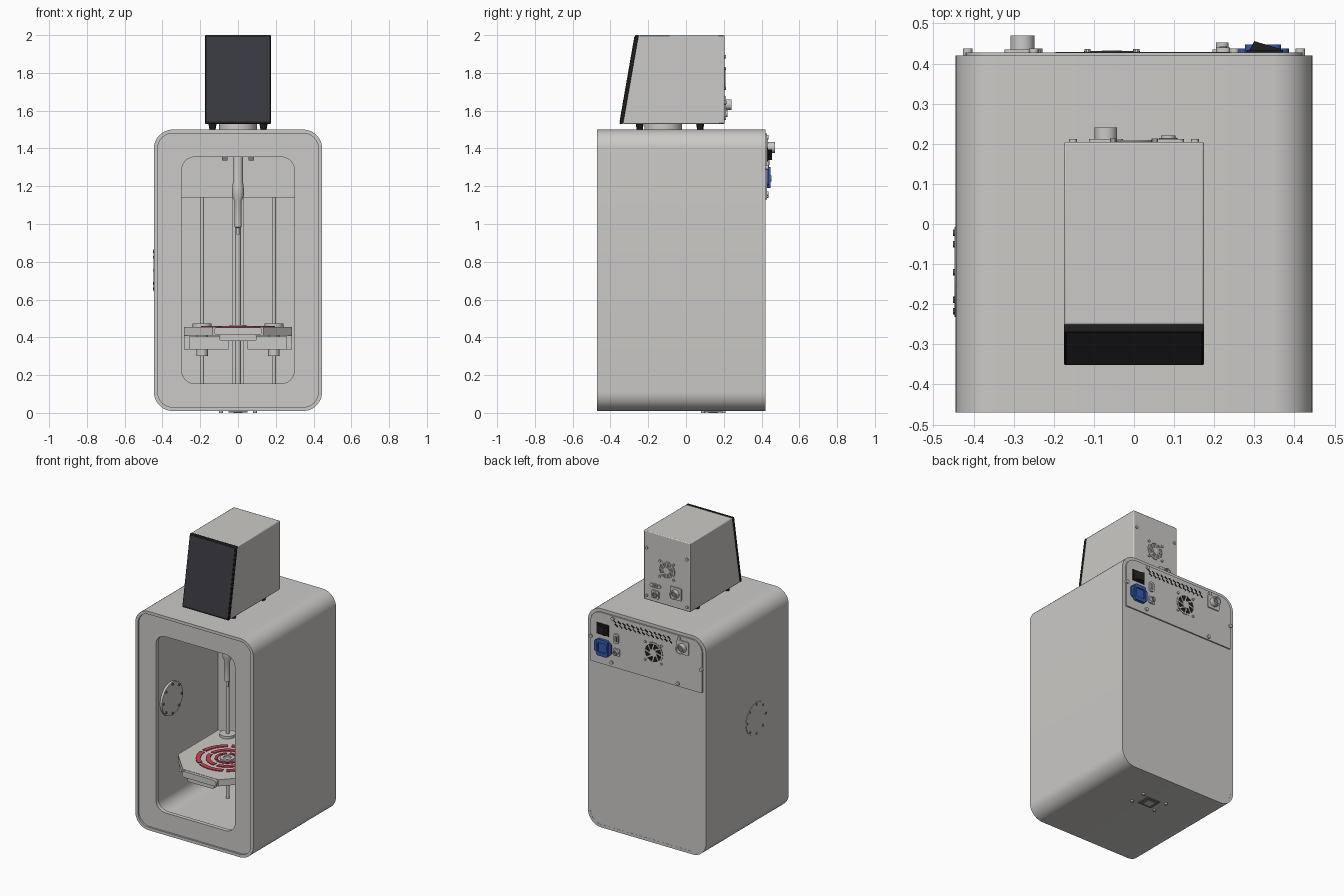
import bpy, bmesh
from math import sin, cos, pi, radians

cube = bpy.data.objects.get("Cube")
if cube:
    bpy.data.objects.remove(cube)


def material(name, rgb):
    m = bpy.data.materials.new(name)
    m.use_nodes = True
    m.diffuse_color = (*rgb, 1)
    m.node_tree.nodes["Principled BSDF"].inputs["Base Color"].default_value = (*rgb, 1)
    return m


SHELL = material("warm_light_grey", (0.6, 0.59, 0.57))
SCREEN = material("dark_slate", (0.04, 0.041, 0.05))
BLACK = material("black", (0.013, 0.013, 0.014))
GREY = material("mid_grey", (0.2, 0.2, 0.2))
BLUE = material("blue", (0.035, 0.1, 0.42))
RED = material("red", (0.6, 0.05, 0.08))
made = []


def finish(name, bm, mat, bevel=0):
    bmesh.ops.recalc_face_normals(bm, faces=bm.faces)
    me = bpy.data.meshes.new(name)
    bm.to_mesh(me)
    bm.free()
    me.materials.append(mat)
    ob = bpy.data.objects.new(name, me)
    bpy.context.collection.objects.link(ob)
    if bevel:
        mod = ob.modifiers.new("Bevel", "BEVEL")
        mod.width, mod.segments, mod.limit_method = bevel, 2, "ANGLE"
    made.append(ob)
    return ob


def place(axis, u, v, d):
    return {"x": (d, u, v), "y": (u, d, v), "z": (u, v, d)}[axis]


def prism(name, axis, pts, d0, d1, mat=SHELL, bevel=0):
    """Extrude a 2D outline along an axis."""
    bm = bmesh.new()
    a, b = [[bm.verts.new(place(axis, u, v, d)) for u, v in pts] for d in (d0, d1)]
    bm.faces.new(a)
    bm.faces.new(b)
    for i in range(len(pts)):
        bm.faces.new((a[i - 1], a[i], b[i], b[i - 1]))
    return finish(name, bm, mat, bevel)


def frame(name, axis, outer, inner, d0, d1, mat=SHELL):
    """Extruded ring between two outlines with equal point counts."""
    bm = bmesh.new()
    loops = [[bm.verts.new(place(axis, u, v, d)) for u, v in pts]
             for pts, d in ((outer, d0), (outer, d1), (inner, d1), (inner, d0))]
    for k in range(4):
        a, b = loops[k - 1], loops[k]
        for i in range(len(a)):
            bm.faces.new((a[i - 1], a[i], b[i], b[i - 1]))
    return finish(name, bm, mat)


def rounded(u0, u1, v0, v1, r_top, r_low=None, n=10):
    r_low = r_top if r_low is None else r_low
    pts = []
    for q, (u, v, r) in enumerate([(u1 - r_top, v1 - r_top, r_top), (u0 + r_top, v1 - r_top, r_top),
                                   (u0 + r_low, v0 + r_low, r_low), (u1 - r_low, v0 + r_low, r_low)]):
        for i in range(n + 1):
            t = (q + i / n) * pi / 2
            pts.append((u + r * cos(t), v + r * sin(t)))
    return pts


def circle(u, v, r, n=32):
    return [(u + r * cos(2 * pi * i / n), v + r * sin(2 * pi * i / n)) for i in range(n)]


def box(name, x0, x1, y0, y1, z0, z1, mat=SHELL, bevel=0):
    return prism(name, "z", [(x0, y0), (x1, y0), (x1, y1), (x0, y1)], z0, z1, mat, bevel)


def bar(u, v, length, width, angle):
    c, s = cos(angle), sin(angle)
    return [(u + a * length * c - b * width * s, v + a * length * s + b * width * c)
            for a, b in ((-.5, -.5), (.5, -.5), (.5, .5), (-.5, .5))]


def lathe(name, x, y, profile, mat=SHELL, n=24):
    bm = bmesh.new()
    rings = [[bm.verts.new((u, v, z)) for u, v in circle(x, y, r, n)] for r, z in profile]
    for a, b in zip(rings, rings[1:]):
        for i in range(n):
            bm.faces.new((a[i - 1], a[i], b[i], b[i - 1]))
    bm.faces.new(rings[0])
    bm.faces.new(rings[-1])
    return finish(name, bm, mat)


# Cabinet: shell, recessed front panel with window, back wall
outer = rounded(-.445, .445, .01, 1.5, .1)
inner = rounded(-.425, .425, .03, 1.48, .08)
frame("cabinet_shell", "y", outer, inner, -.47, .42)
frame("front_panel", "y", inner, rounded(-.298, .298, .155, 1.355, .07), -.458, -.43)
prism("back_wall", "y", inner, .39, .419)
box("electronics_box", -.42, .42, .08, .39, 1.14, 1.46)

# Lift guides and spindle column
for side, s in (("left", 1), ("right", -1)):
    prism(f"{side}_guide_rod", "z", circle(s * .19, .16, .011, 16), .03, 1.14)
    lathe(f"{side}_bearing", s * .19, .16, [(.03, .3), (.03, .455), (.05, .455), (.05, .472), (.02, .472)])
    box(f"{side}_bed_bracket", *sorted((s * .05, s * .285)), -.1, .2, .335, .405)
    box(f"{side}_bed_rib", *sorted((s * .255, s * .285)), -.23, -.1, .335, .41)
    box(f"{side}_nozzle_bolt", s * .07 - .015, s * .07 + .015, -.13, -.1, 1.335, 1.48, GREY)
box("lift_column", -.032, .032, .25, .39, .03, 1.14)
prism("lead_screw", "z", circle(0, .2, .015, 16), .03, 1.14)

# Nozzle hanging from the ceiling
lathe("nozzle", 0, -.115, [(.05, 1.48), (.05, 1.4), (.027, 1.39), (.027, 1.22), (.031, 1.19), (.031, 1.15),
                           (.018, 1.12), (.018, .985), (.009, .98), (.009, .945)])

# Bed with front handle and red arc pattern
bed = [(-.135, -.4), (.135, -.4), (.285, -.24), (.285, .2), (-.285, .2), (-.285, -.24)]
prism("bed_plate", "z", bed, .41, .455)
prism("bed_handle", "y", rounded(-.128, .128, .412, .453, .018), -.42, -.39)
prism("bed_handle_grip", "y", rounded(-.1, .1, .38, .412, .014), -.4, -.36)
for r0, r1, count in ((.165, .195, 6), (.105, .133, 4), (.06, .078, 3)):
    for k in range(count):
        t0, t1 = (k + .06) * 2 * pi / count, (k + .94) * 2 * pi / count
        ts = [t0 + (t1 - t0) * i / 12 for i in range(13)]
        arc = [(r1 * cos(t), -.115 + r1 * sin(t)) for t in ts]
        arc += [(r0 * cos(t), -.115 + r0 * sin(t)) for t in reversed(ts)]
        prism("bed_arc", "z", arc, .454, .46, RED)
frame("bed_centre_ring", "z", circle(0, -.115, .045), circle(0, -.115, .025), .454, .464)

# Round service cover in the right wall
prism("side_cover_outer", "x", circle(-.12, .755, .112, 40), -.448, -.44)
prism("side_cover_inner", "x", circle(-.12, .755, .112, 40), -.426, -.41)
for u, v in circle(-.12, .755, .098, 8):
    prism("cover_screw", "x", circle(u, v, .008, 10), -.451, -.404, GREY)

# Rear connection panel
prism("rear_panel", "y", rounded(-.42, .42, 1.13, 1.478, .075, .004), .41, .428)
for x, z in ((.415, 1.3), (.26, 1.16), (-.24, 1.15), (-.415, 1.29), (.25, 1.46), (-.25, 1.46)):
    prism("panel_screw", "y", circle(x, z, .012, 12), .42, .437)
for i in range(13):
    for row in (0, 1):
        x = .225 - i * .034 + row * .012
        prism("vent_slot", "y", bar(x, 1.42 + row * .023, .026, .009, radians(35)), .427, .4295, BLACK)


def fan(name, x, z, r, y, back, blade):
    prism(name, "y", circle(x, z, r), y - .01, y + .002, back)
    frame(name + "_rim", "y", circle(x, z, r), circle(x, z, r * .88), y - .01, y + .004, blade)
    prism(name + "_hub", "y", circle(x, z, r * .36, 20), y - .01, y + .005, blade)
    for k in range(8):
        t = k * pi / 4
        prism(name + "_spoke", "y", bar(x + .6 * r * cos(t), z + .6 * r * sin(t), r * .75, r * .12, t + .3),
              y - .01, y + .004, blade)
    for sx in (-1, 1):
        for sz in (-1, 1):
            prism(name + "_screw", "y", circle(x + sx * r * .87, z + sz * r * .87, .008, 10), y - .01, y + .008)


def round_port(name, x, z, r, y, depth):
    prism(name + "_flange", "y", rounded(x - r * 1.5, x + r * 1.5, z - r * 1.5, z + r * 1.5, r * .3), y - .005, y + .007)
    frame(name, "y", circle(x, z, r), circle(x, z, r * .72), y, y + depth)
    prism(name + "_socket", "y", circle(x, z, r * .73), y, y + depth * .55, GREY)


fan("rear_fan", -.055, 1.31, .07, .428, BLACK, SHELL)
round_port("rear_large_port", -.278, 1.405, .03, .428, .042)
round_port("rear_small_port", .22, 1.24, .016, .428, .024)
prism("rear_data_port", "y", rounded(.205, .24, 1.3, 1.365, .012), .42, .44)
prism("rear_data_socket", "y", rounded(.213, .232, 1.312, 1.353, .008), .44, .442, GREY)

# Power switch rocker and blue power inlet
box("switch_frame", .28, .372, .42, .434, 1.33, 1.405, BLACK)
prism("switch_rocker", "z", [(.285, .43), (.367, .43), (.367, .436), (.3, .456)], 1.34, 1.395, BLACK)
prism("power_inlet", "y", rounded(.258, .387, 1.205, 1.29, .02), .42, .438, BLUE)
frame("inlet_collar", "y", rounded(.277, .367, 1.19, 1.302, .015), rounded(.29, .354, 1.215, 1.278, .01), .42, .447, BLUE)

# Control head: wedge body, swivel, feet
profile = [(.205, 1.53), (.205, 2), (-.252, 2), (-.335, 1.53)]
prism("head_body", "x", profile, -.175, .175, SHELL, .006)
prism("head_bezel", "x", [(-.25, 2), (-.27, 2), (-.352, 1.53), (-.333, 1.53)], -.175, .175, BLACK, .004)
prism("head_screen", "x", [(-.265, 1.992), (-.2735, 1.992), (-.352, 1.542), (-.34, 1.542)], -.168, .168, SCREEN)
prism("head_swivel", "z", circle(0, -.12, .1, 40), 1.495, 1.535)
for x in (-.135, .135):
    for y in (-.245, .075):
        lathe("head_foot", x, y, [(.016, 1.499), (.022, 1.535)], BLACK, 16)

# Head rear fittings
fan("head_fan", 0, 1.77, .06, .205, GREY, SHELL)
round_port("head_large_port", -.07, 1.632, .028, .205, .036)
round_port("head_small_port", .085, 1.585, .018, .205, .016)
prism("head_data_port", "y", rounded(.045, .125, 1.63, 1.656, .012), .2, .212)
prism("head_data_socket", "y", rounded(.062, .108, 1.635, 1.651, .007), .212, .214, GREY)
for x in (-.152, .152):
    for z in (1.56, 1.885):
        prism("head_screw", "y", circle(x, z, .01, 12), .2, .212)

# Underside motor plate and screws
box("motor_plate", -.05, .05, .1, .19, .003, .02, GREY)
box("motor_plate_centre", -.025, .025, .12, .17, 0, .01)
for x in (-.09, .09):
    for y in (.09, .2):
        prism("base_screw", "z", circle(x, y, .01, 12), 0, .015)

# Smooth the curved surfaces, keep hard edges
bpy.ops.object.select_all(action="DESELECT")
for ob in made:
    ob.select_set(True)
bpy.context.view_layer.objects.active = made[0]
bpy.ops.object.shade_smooth_by_angle(angle=radians(35))
